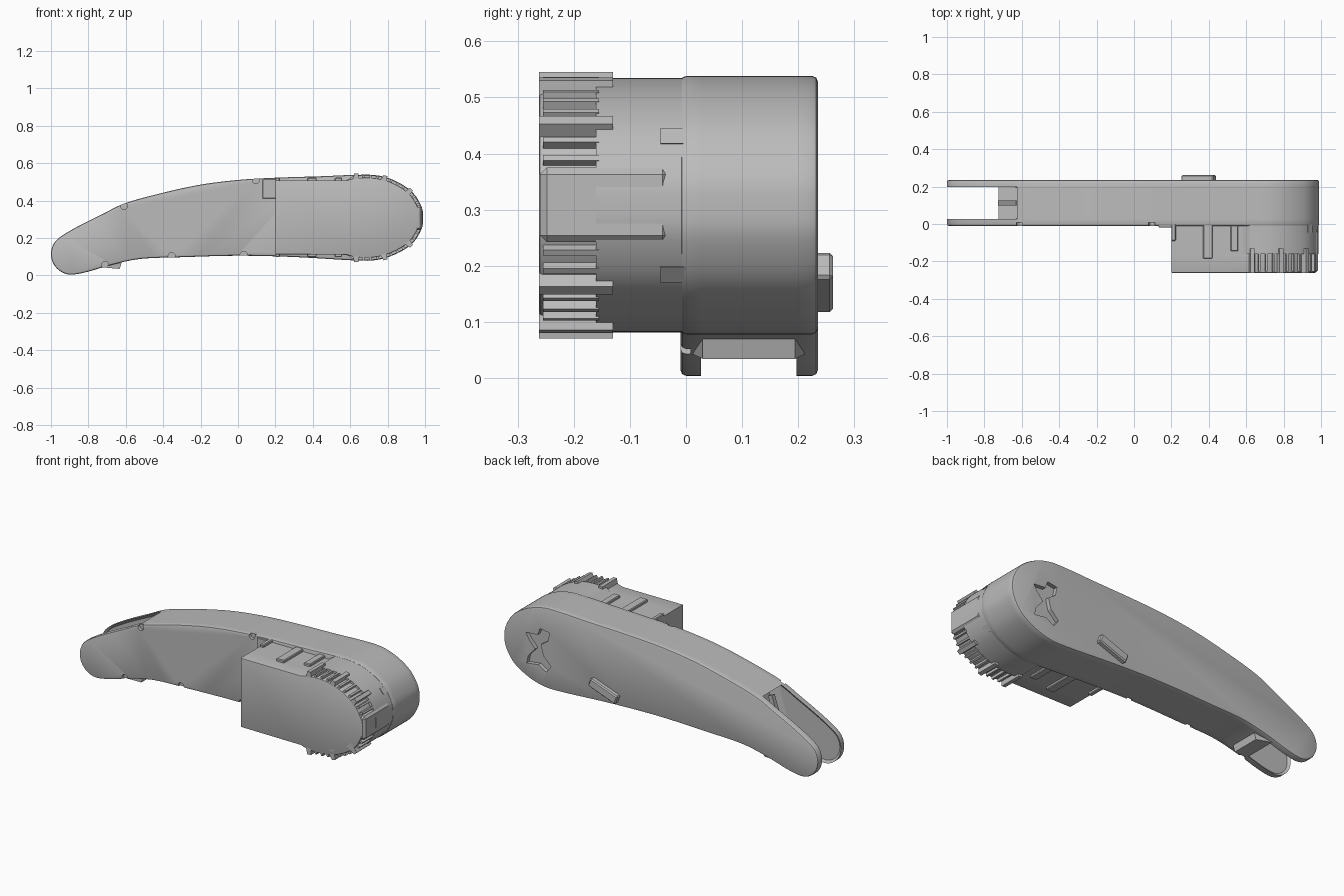
import bpy, bmesh, math
from mathutils import Vector, Matrix

if "Cube" in bpy.data.objects:
    bpy.data.objects.remove(bpy.data.objects["Cube"])

grey = bpy.data.materials.new("plain grey")
grey.use_nodes = True
grey.diffuse_color = (0.5, 0.5, 0.5, 1)
grey.node_tree.nodes["Principled BSDF"].inputs["Base Color"].default_value = (0.5, 0.5, 0.5, 1)


def finish(name, bm):
    bmesh.ops.recalc_face_normals(bm, faces=bm.faces)
    mesh = bpy.data.meshes.new(name)
    bm.to_mesh(mesh)
    bm.free()
    mesh.materials.append(grey)
    ob = bpy.data.objects.new(name, mesh)
    bpy.context.collection.objects.link(ob)
    return ob


def activate(ob):
    bpy.ops.object.select_all(action='DESELECT')
    ob.select_set(True)
    bpy.context.view_layer.objects.active = ob


def prism(pts, y0, y1, bevel=0.0, bevel_y=None):
    """Extrude an x-z outline along y; bevel the rim of the cap at bevel_y."""
    bm = bmesh.new()
    face = bm.faces.new([bm.verts.new((x, y0, z)) for x, z in pts])
    ext = bmesh.ops.extrude_face_region(bm, geom=[face], use_keep_orig=True)
    for v in ext["geom"]:
        if isinstance(v, bmesh.types.BMVert):
            v.co.y = y1
    bmesh.ops.recalc_face_normals(bm, faces=bm.faces)
    if bevel:
        rim = [e for e in bm.edges if all(abs(v.co.y - bevel_y) < 1e-5 for v in e.verts)]
        bmesh.ops.bevel(bm, geom=rim, offset=bevel, segments=2, profile=0.5, affect='EDGES')
    return bm


def block(name, lo, hi, tilt=0.0, bevel=0.0):
    """Box between two corners, tilted about y."""
    bm = bmesh.new()
    lo, hi = Vector(lo), Vector(hi)
    bmesh.ops.create_cube(bm, size=1)
    bmesh.ops.scale(bm, vec=hi - lo, verts=bm.verts)
    if bevel:
        bmesh.ops.bevel(bm, geom=bm.edges[:], offset=bevel, segments=1, affect='EDGES')
    bmesh.ops.rotate(bm, matrix=Matrix.Rotation(tilt, 3, 'Y'), verts=bm.verts)
    bmesh.ops.translate(bm, vec=(lo + hi) / 2, verts=bm.verts)
    return finish(name, bm)


def smooth_loop(pts, steps=6):
    """Closed Catmull-Rom curve through the points."""
    out, n = [], len(pts)
    for i in range(n):
        a, b, c, d = (Vector(pts[(i + k) % n]) for k in (-1, 0, 1, 2))
        for s in range(steps):
            t = s / steps
            out.append(0.5 * (2 * b + (c - a) * t + (2 * a - 5 * b + 4 * c - d) * t * t
                              + (3 * b - a - 3 * c + d) * t ** 3))
    return [(p.x, p.y) for p in out]


def cut(ob, cutter):
    cutter.hide_render = True
    mod = ob.modifiers.new("cut", 'BOOLEAN')
    mod.object = cutter
    mod.solver = 'EXACT'
    activate(ob)
    bpy.ops.object.modifier_apply(modifier=mod.name)
    bpy.data.objects.remove(cutter)


# Side outline of the arm, round the tip, over the top, round the nose, back below
tip = [(-0.89 + 0.11 * math.cos(math.radians(a)), 0.114 + 0.11 * math.sin(math.radians(a)))
       for a in (270, 240, 210, 180, 150, 120)]
top = [(-0.85, 0.265), (-0.72, 0.33), (-0.6, 0.387), (-0.4, 0.442), (-0.2, 0.485), (0, 0.51),
       (0.2, 0.522), (0.45, 0.53), (0.62, 0.537)]
nose = [(0.74, 0.535), (0.84, 0.506), (0.93, 0.447), (0.98, 0.37), (0.99, 0.308),
        (0.98, 0.245), (0.93, 0.168), (0.84, 0.112), (0.74, 0.082)]
under = [(0.62, 0.08), (0.3, 0.098), (0, 0.105), (-0.3, 0.097), (-0.52, 0.088),
         (-0.68, 0.055), (-0.8, 0.02)]
outline = smooth_loop(tip + top + nose + under)


# Side plates with a raised rim on their inner faces
def plate(name, outer, inner):
    bm = prism(outline, outer, inner, 0.01, outer)
    cap = max((f for f in bm.faces if all(abs(v.co.y - inner) < 1e-5 for v in f.verts)),
              key=lambda f: f.calc_area())
    bmesh.ops.inset_region(bm, faces=[cap], thickness=0.014)
    for v in cap.verts:
        v.co.y += 0.01 * (1 if outer > inner else -1)
    return finish(name, bm)


front_plate = plate("front_plate", -0.01, 0.027)
rear_plate = plate("rear_plate", 0.235, 0.197)

# Screw notches on the front rim
for x, z in [(-0.61, 0.372), (0.095, 0.51), (0.03, 0.11), (-0.355, 0.103), (-0.71, 0.055)]:
    ring = [(x + 0.019 * math.cos(k * math.pi / 6), z + 0.019 * math.sin(k * math.pi / 6))
            for k in range(12)]
    cut(front_plate, finish("notch_cutter", prism(ring, -0.05, 0.008)))

# Jagged opening in the rear plate
star = [(0.76, 0.41), (0.70, 0.40), (0.71, 0.35), (0.755, 0.32), (0.74, 0.26), (0.69, 0.21),
        (0.72, 0.17), (0.77, 0.2), (0.845, 0.19), (0.835, 0.235), (0.79, 0.285),
        (0.83, 0.33), (0.85, 0.365), (0.775, 0.37)]
cut(rear_plate, finish("opening_cutter", prism(star, 0.212, 0.26)))

# Core between the plates, ending in a hollowed slanted face
core_pts = [(x, z) for x, z in outline if x > -0.74 + (z - 0.04) / 3]
bm = prism(core_pts, 0.012, 0.212)
end = min(bm.faces, key=lambda f: f.normal.x * f.calc_area())
bmesh.ops.inset_region(bm, faces=[end], thickness=0.025)
push = -end.normal * 0.09
for v in end.verts:
    v.co += push
arm_core = finish("arm_core", bm)

# Brace across the hollow end
block("end_brace", (-0.68, 0.1, 0.05), (-0.655, 0.125, 0.36), math.radians(18))

# Rear button
block("rear_button", (0.255, 0.225, 0.145), (0.437, 0.262, 0.195), math.radians(-20), 0.006)

# Housing: square inner end, rounded nose
hub = Vector((0.7, 0.308))


def housing_outline(scale):
    arc = [hub + (Vector(p) - hub) * scale for p in outline if p[0] > 0.6]
    return [(0.2, 0.112), (0.2, 0.508), (0.58, 0.508)] + [(p.x, p.y) for p in arc] + [(0.58, 0.11)]


housing = finish("motor_housing", prism(housing_outline(0.985), -0.16, 0.0))
housing_front = finish("housing_front", prism(housing_outline(0.93), -0.262, -0.155, 0.006, -0.262))

# Smooth middle strip of the nose
block("nose_strip", (0.9, -0.26, 0.242), (0.984, -0.03, 0.375), 0, 0.012)

# Grip teeth round the nose, mirrored above and below
rim = [Vector(p) for p in outline if p[0] > 0.6 and p[1] > 0.37]
lengths = [0]
for a, b in zip(rim, rim[1:]):
    lengths.append(lengths[-1] + (b - a).length)
count = 11
for i in range(count):
    d = lengths[-1] * (i + 0.3) / count
    k = max(j for j in range(len(rim) - 1) if lengths[j] <= d)
    along = (rim[k + 1] - rim[k]).normalized()
    out = Vector((-along.y, along.x))
    p = rim[k] + along * (d - lengths[k])
    big = i % 4 == 0
    w, h = (0.024, 0.008) if big else (0.012, -0.002)
    back = -0.13 if big else -0.155
    prof = [p - along * w - out * 0.05, p - along * w * 0.4 + out * h,
            p + along * w * 0.5 + out * h, p + along * w * 0.8 - out * 0.05]
    for side, sign in (("upper", 1), ("lower", -1)):
        pts = [(q.x, hub.y + sign * (q.y - hub.y)) for q in prof]
        finish(f"{side}_grip_tooth_{i}", prism(pts, -0.262 if big else -0.255, back))

# Ribs and tabs on top of and below the housing
for side, z in (("top", 0.508), ("bottom", 0.112)):
    for i, (x, w, y) in enumerate([(0.395, 0.025, -0.185), (0.537, 0.02, -0.145),
                                   (0.212, 0.012, -0.09)]):
        block(f"{side}_rib_{i}", (x - w, y, z - 0.014), (x + w, 0, z + 0.014), 0, 0.004)
block("front_tab", (0.13, -0.018, 0.41), (0.21, 0.0, 0.515), 0, 0.003)

# Wedges where the nose meets the arm
for side, s in (("upper", 1), ("lower", -1)):
    pts = [(0.88, hub.y + s * 0.1), (0.955, hub.y + s * 0.11), (0.93, hub.y + s * 0.138)]
    finish(f"{side}_wedge", prism(pts, -0.045, 0.0))

for ob in [o for o in bpy.context.scene.objects if o.type == 'MESH']:
    activate(ob)
    bpy.ops.object.shade_smooth_by_angle(angle=math.radians(30))
